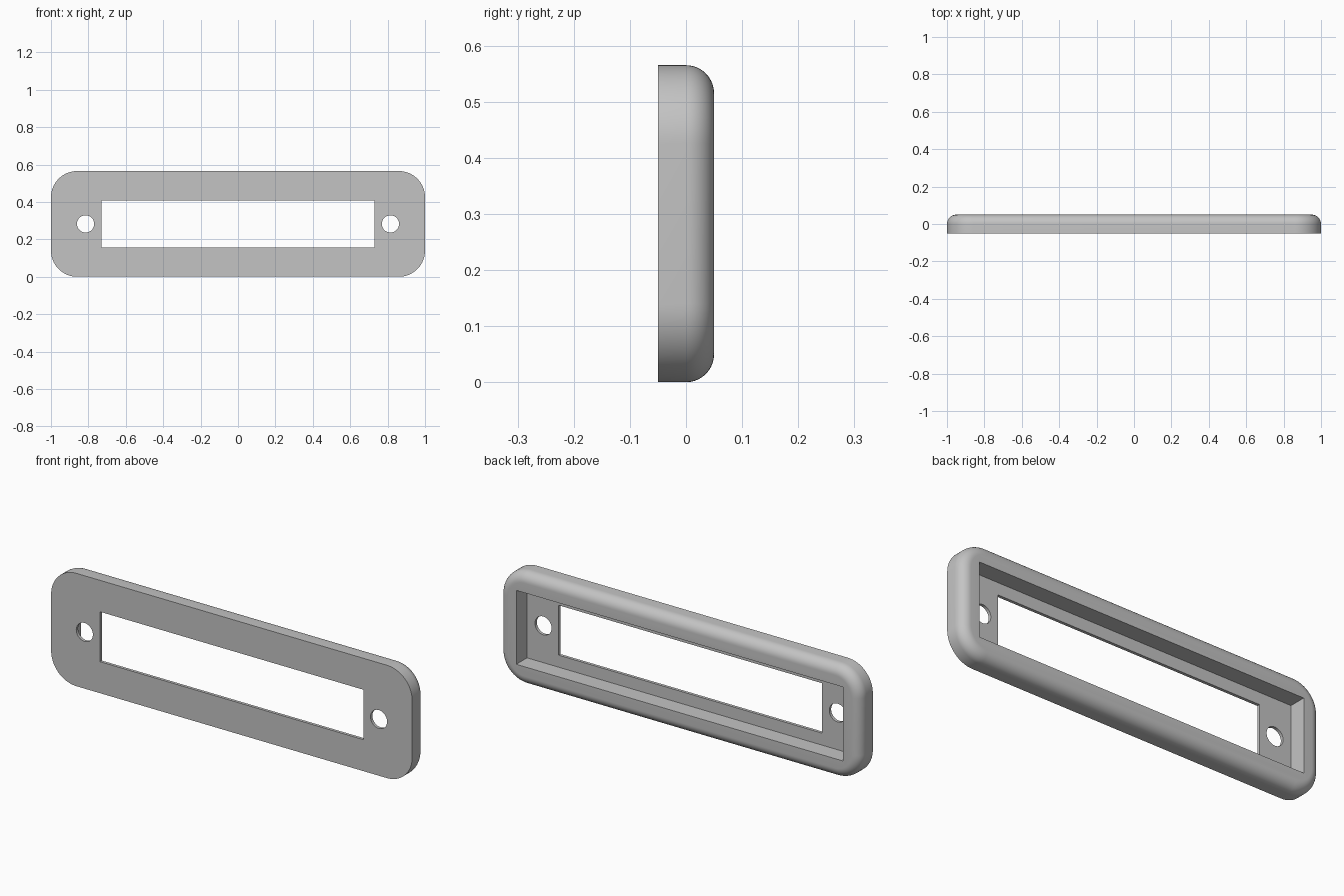
import bpy, bmesh, math

old = bpy.data.objects.get("Cube")
if old:
    bpy.data.objects.remove(old, do_unlink=True)

HEIGHT = 0.565
MID = HEIGHT / 2
FRONT, BACK = -0.05, 0.05
CORNER, FILLET = 0.14, 0.05
FLOOR = FRONT + 0.015

grey = bpy.data.materials.new("light grey")
grey.use_nodes = True
colour = (0.55, 0.55, 0.55, 1)
grey.diffuse_color = colour
grey.node_tree.nodes["Principled BSDF"].inputs["Base Color"].default_value = colour


def outline(inset, y, steps=16):
    """Rounded rectangle in the xz plane, shrunk by inset."""
    r = CORNER - inset
    points = []
    for quarter, (sx, sz) in enumerate([(1, 1), (-1, 1), (-1, -1), (1, -1)]):
        for i in range(steps + 1):
            a = math.pi / 2 * (quarter + i / steps)
            points.append((sx * (1 - CORNER) + r * math.cos(a), y,
                           MID + sz * (MID - CORNER) + r * math.sin(a)))
    return points


# Bezel: stacked outlines with a rounded rear edge
bm = bmesh.new()
levels = [(0, FRONT)]
for i in range(11):
    a = math.pi / 2 * i / 10
    levels.append((FILLET * (1 - math.cos(a)), BACK - FILLET + FILLET * math.sin(a)))
rings = [[bm.verts.new(p) for p in outline(*level)] for level in levels]
for lower, upper in zip(rings, rings[1:]):
    for i in range(len(lower)):
        j = (i + 1) % len(lower)
        bm.faces.new((lower[i], lower[j], upper[j], upper[i]))
bm.faces.new(rings[0])
bm.faces.new(rings[-1])
bmesh.ops.recalc_face_normals(bm, faces=bm.faces)
mesh = bpy.data.meshes.new("bezel_frame")
bm.to_mesh(mesh)
bm.free()
mesh.materials.append(grey)
bezel = bpy.data.objects.new("bezel_frame", mesh)
bpy.context.collection.objects.link(bezel)


def cut(cutter):
    """Subtract a cutter from the bezel and discard it."""
    cutter.hide_render = True
    cutter.data.materials.append(grey)
    bpy.ops.object.select_all(action="DESELECT")
    bezel.select_set(True)
    bpy.context.view_layer.objects.active = bezel
    mod = bezel.modifiers.new("cut", "BOOLEAN")
    mod.operation = "DIFFERENCE"
    mod.solver = "EXACT"
    mod.object = cutter
    bpy.ops.object.modifier_apply(modifier=mod.name)
    bpy.data.objects.remove(cutter, do_unlink=True)


def box(width, height, y0, y1):
    bpy.ops.mesh.primitive_cube_add(size=1, location=(0, (y0 + y1) / 2, MID))
    ob = bpy.context.object
    ob.scale = (width, y1 - y0, height)
    bpy.ops.object.transform_apply(location=False, rotation=False, scale=True)
    return ob


# Rear pocket, then the window through the thin front wall
cut(box(1.81, 0.37, FLOOR, 0.2))
cut(box(1.46, 0.25, -0.2, 0.2))

# Screw holes
for side in (-1, 1):
    bpy.ops.mesh.primitive_cylinder_add(vertices=48, radius=0.046, depth=0.4,
                                        location=(side * 0.815, 0, MID),
                                        rotation=(math.pi / 2, 0, 0))
    cut(bpy.context.object)

bezel.select_set(True)
bpy.context.view_layer.objects.active = bezel
bpy.ops.object.shade_smooth_by_angle(angle=math.radians(30))
